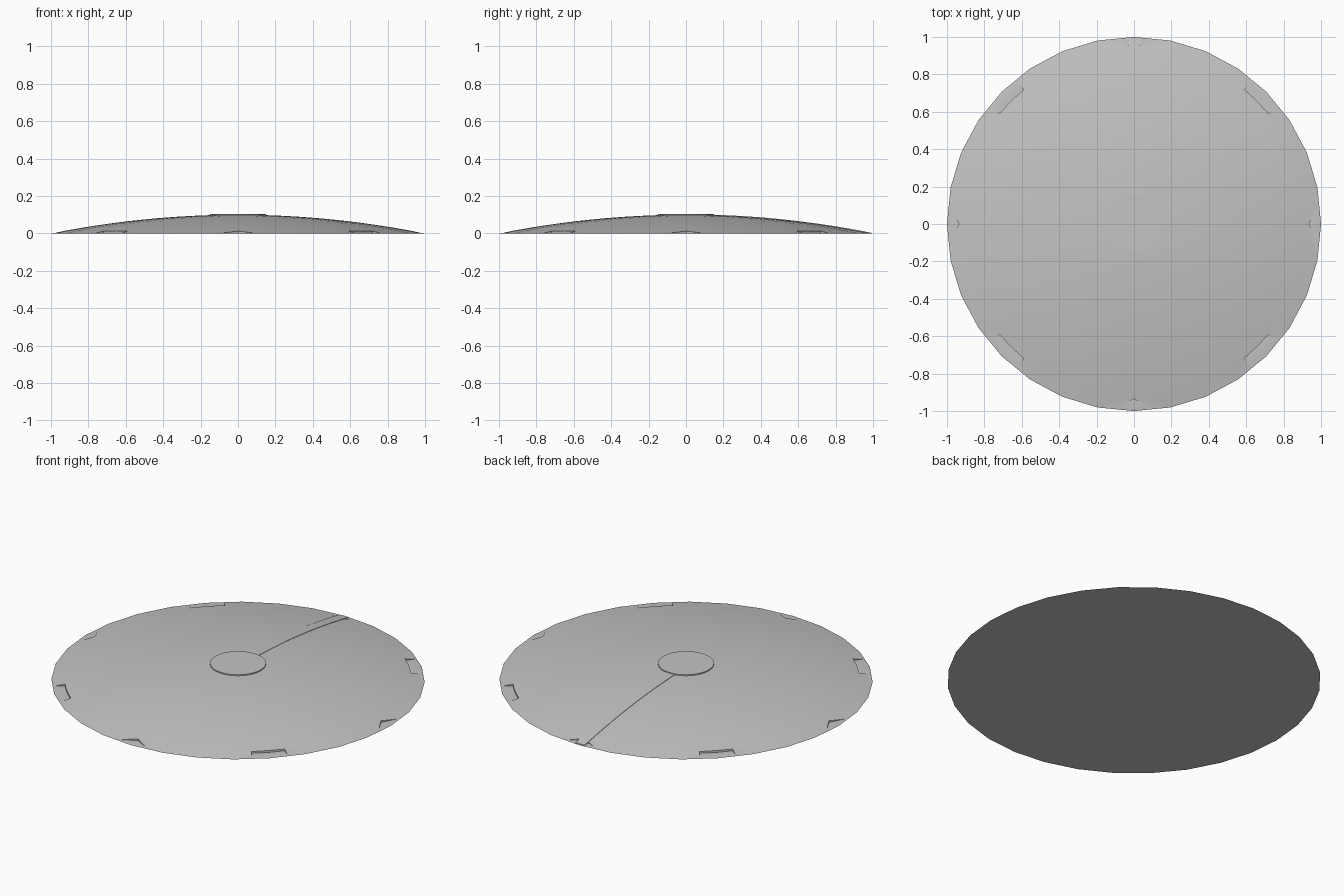
import bpy
import bmesh
from math import sin, cos, pi, radians

if "Cube" in bpy.data.objects:
    bpy.data.objects.remove(bpy.data.objects["Cube"], do_unlink=True)

SIDES = 32
HEIGHT = 0.1
FLOOR = 0.002

grey = bpy.data.materials.new("plain_grey")
grey.use_nodes = True
colour = (0.55, 0.55, 0.55, 1)
grey.diffuse_color = colour
grey.node_tree.nodes["Principled BSDF"].inputs["Base Color"].default_value = colour


def dome_z(r):
    return HEIGHT * (1 - r * r)


def polar(r, degrees):
    a = radians(degrees)
    return r * cos(a), r * sin(a)


def finish(name, bm):
    bmesh.ops.recalc_face_normals(bm, faces=bm.faces)
    mesh = bpy.data.meshes.new(name)
    bm.to_mesh(mesh)
    bm.free()
    obj = bpy.data.objects.new(name, mesh)
    bpy.context.collection.objects.link(obj)
    mesh.materials.append(grey)
    return obj


def prism(bm, outline, low, high):
    """Upright prism over a flat outline."""
    bottom = [bm.verts.new((x, y, low)) for x, y in outline]
    top = [bm.verts.new((x, y, high)) for x, y in outline]
    bm.faces.new(bottom)
    bm.faces.new(top)
    n = len(outline)
    for i in range(n):
        j = (i + 1) % n
        bm.faces.new((bottom[i], bottom[j], top[j], top[i]))


# Shallow dome with a flat underside
bm = bmesh.new()
rings = []
for k in range(1, 13):
    r = k / 12
    rings.append([bm.verts.new((*polar(r, i * 360 / SIDES), dome_z(r)))
                  for i in range(SIDES)])
centre = bm.verts.new((0, 0, HEIGHT))
for i in range(SIDES):
    j = (i + 1) % SIDES
    bm.faces.new((centre, rings[0][i], rings[0][j]))
    for a, b in zip(rings, rings[1:]):
        bm.faces.new((a[i], b[i], b[j], a[j]))
bm.faces.new(rings[-1])
dome = finish("dome", bm)

# Rim notches: pointed on the axes, curved blocks on the diagonals
bm = bmesh.new()
step = 180 / SIDES
for quarter in range(4):
    a = quarter * 90
    prism(bm, [polar(0.935, a), polar(1.06, a - 11), polar(1.06, a + 11)], FLOOR, 0.2)
    b = a + 45
    inner = [polar(0.93, b + t) for t in (step, 0, -step)]
    outer = [polar(1.06, b + t) for t in (-step, 0, step)]
    prism(bm, inner + outer, FLOOR, 0.2)
cutter = finish("notch_cutter", bm)
cutter.hide_render = True
cutter.hide_viewport = True
cut = dome.modifiers.new("notches", "BOOLEAN")
cut.operation = "DIFFERENCE"
cut.solver = "EXACT"
cut.object = cutter

# Low disc on the crown
bm = bmesh.new()
prism(bm, [polar(0.15, i * 360 / SIDES) for i in range(SIDES)], 0.09, 0.104)
disc = finish("centre_disc", bm)

# Narrow pointer strip following the dome to the back rim
bm = bmesh.new()
path = [0.1 + 0.89 * i / 12 for i in range(13)]
section = [(y, dome_z(y) + 0.002) for y in path] + [(path[-1], 0.001), (path[0], 0.001)]
sides = [[bm.verts.new((x, y, z)) for y, z in section] for x in (-0.03, 0.03)]
for side in sides:
    bm.faces.new(side)
for i in range(len(section)):
    j = (i + 1) % len(section)
    bm.faces.new((sides[0][i], sides[0][j], sides[1][j], sides[1][i]))
strip = finish("pointer_strip", bm)

# Apply the cut, then smooth the gentle curves
bpy.context.view_layer.update()
evaluated = dome.evaluated_get(bpy.context.evaluated_depsgraph_get())
cut_mesh = bpy.data.meshes.new_from_object(evaluated)
dome.modifiers.clear()
dome.data = cut_mesh
bpy.data.objects.remove(cutter, do_unlink=True)
for obj in (dome, disc, strip):
    bpy.ops.object.select_all(action="DESELECT")
    obj.select_set(True)
    bpy.context.view_layer.objects.active = obj
    bpy.ops.object.shade_smooth_by_angle(angle=radians(30))
